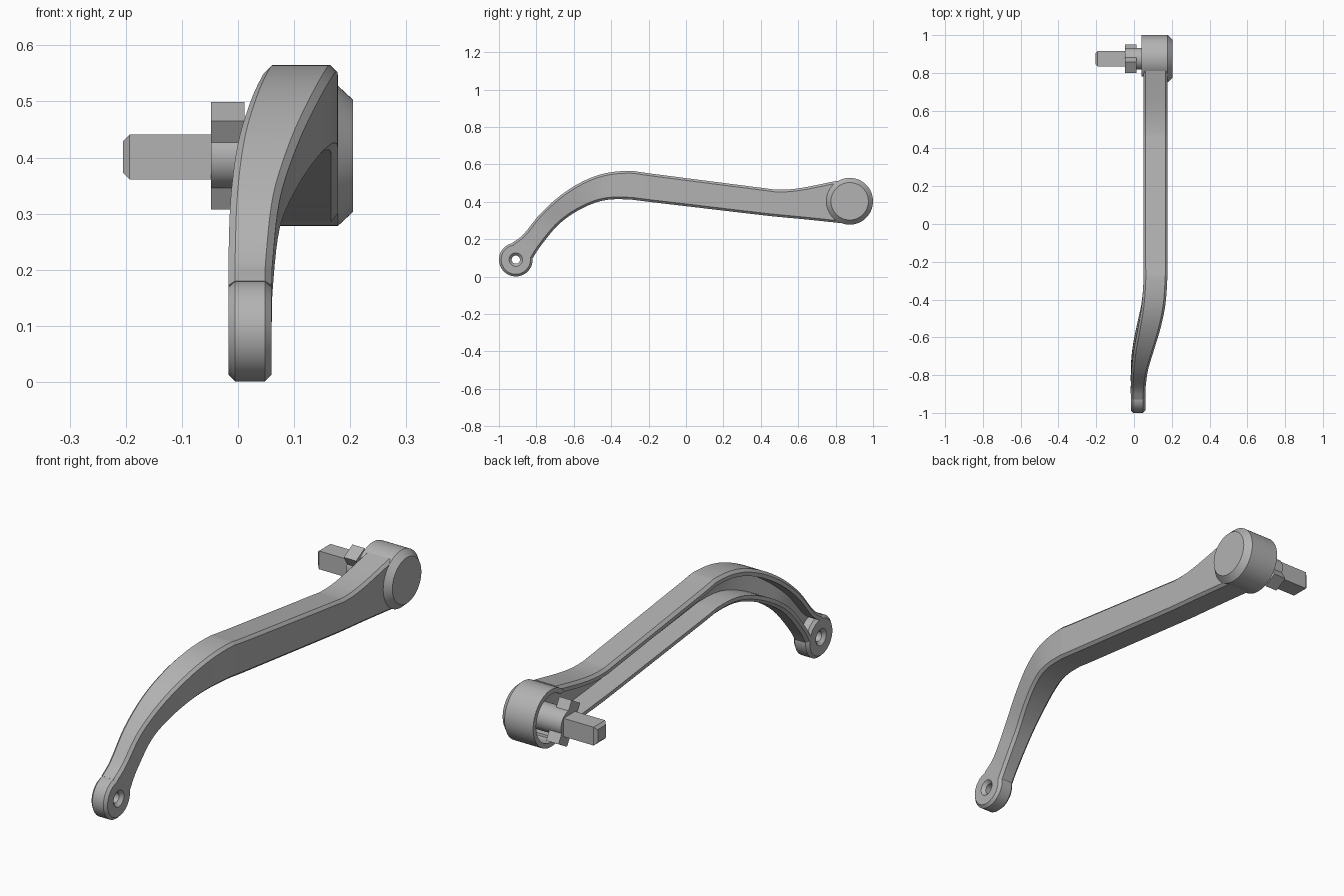
import bpy, bmesh, math
from mathutils import Vector, Matrix

cube = bpy.data.objects.get("Cube")
if cube:
    bpy.data.objects.remove(cube)

steel = bpy.data.materials.new("satin_grey")
steel.use_nodes = True
GREY = (0.45, 0.45, 0.45, 1)
steel.diffuse_color = GREY
steel.node_tree.nodes["Principled BSDF"].inputs["Base Color"].default_value = GREY


def finish(name, bm, smooth=True):
    bmesh.ops.recalc_face_normals(bm, faces=bm.faces)
    mesh = bpy.data.meshes.new(name)
    bm.to_mesh(mesh)
    bm.free()
    ob = bpy.data.objects.new(name, mesh)
    bpy.context.collection.objects.link(ob)
    mesh.materials.append(steel)
    if smooth:
        bpy.ops.object.select_all(action='DESELECT')
        ob.select_set(True)
        bpy.context.view_layer.objects.active = ob
        bpy.ops.object.shade_smooth_by_angle(angle=math.radians(25))
    return ob


def loft(bm, rings, closed=False):
    """Skin equal rings of points; cap both ends unless closed."""
    loops = [[bm.verts.new(p) for p in ring] for ring in rings]
    n = len(loops[0])
    pairs = list(zip(loops, loops[1:])) + ([(loops[-1], loops[0])] if closed else [])
    for a, b in pairs:
        for i in range(n):
            j = (i + 1) % n
            bm.faces.new((a[i], a[j], b[j], b[i]))
    if not closed:
        bm.faces.new(loops[0])
        bm.faces.new(loops[-1])


def turned(name, profile, y, z, steps=64, closed=False):
    """Turn an (x, radius) profile about an axis along x."""
    bm = bmesh.new()
    rings = []
    for x, r in profile:
        rings.append([(x, y + r * math.cos(k * math.tau / steps),
                       z + r * math.sin(k * math.tau / steps)) for k in range(steps)])
    loft(bm, rings, closed)
    return finish(name, bm)


def block(name, size, centre, tilt=0.0):
    bm = bmesh.new()
    bmesh.ops.create_cube(bm, size=1)
    bm.transform(Matrix.Translation(centre) @ Matrix.Rotation(tilt, 4, 'X')
                 @ Matrix.Diagonal((*size, 1)))
    return finish(name, bm, False)


def spline(points, steps=5):
    """Catmull-Rom interpolation through the stations."""
    pts = [Vector(p) for p in points]
    pts = [2 * pts[0] - pts[1]] + pts + [2 * pts[-1] - pts[-2]]
    out = []
    for a, b, c, d in zip(pts, pts[1:], pts[2:], pts[3:]):
        for k in range(steps):
            t = k / steps
            out.append(0.5 * (2 * b + (c - a) * t + (2 * a - 5 * b + 4 * c - d) * t * t
                              + (3 * b - a - 3 * c + d) * t ** 3))
    return out + [pts[-2]]


# Curved lever: channel section, open towards -x
# stations: top y, top z, bottom y, bottom z, inner x, outer x
STATIONS = [
    (-.93, .18, -.825, .09, -.017, .06),
    (-.87, .225, -.78, .16, -.017, .062),
    (-.78, .335, -.69, .27, -.013, .075),
    (-.67, .435, -.60, .34, .0, .107),
    (-.55, .51, -.50, .39, .022, .142),
    (-.43, .553, -.41, .412, .041, .166),
    (-.30, .565, -.30, .412, .05, .176),
    (-.18, .55, -.18, .398, .05, .178),
    (.38, .478, .38, .332, .05, .178),
    (.50, .465, .50, .319, .05, .178),
    (.62, .475, .64, .306, .05, .178),
    (.81, .513, .86, .283, .05, .178),
]
CHAMFER, WALL, FLOOR = .012, .028, .034
rings = []
for ty, tz, by, bz, xi, xo in spline(STATIONS):
    top, bot = Vector((0, ty, tz)), Vector((0, by, bz))
    up = (top - bot).normalized()
    section = [(xi, top, -CHAMFER), (xi + CHAMFER, top, 0), (xo - CHAMFER, top, 0),
               (xo, top, -CHAMFER), (xo, bot, CHAMFER), (xo - CHAMFER, bot, 0),
               (xi + CHAMFER, bot, 0), (xi, bot, CHAMFER), (xi, bot, WALL),
               (xo - FLOOR, bot, WALL), (xo - FLOOR, top, -WALL), (xi, top, -WALL)]
    rings.append([Vector((x, 0, 0)) + base + up * off for x, base, off in section])
bm = bmesh.new()
loft(bm, rings)
finish("lever_arm", bm)

# Round eye with a countersunk hole at the free end
turned("eye_end", [(-.017, .036), (-.017, .078), (-.005, .09), (.048, .09), (.06, .078),
                   (.06, .036), (.046, .022), (-.004, .022)], -.91, .091, closed=True)

# Hollow hub at the pivot end, opened into the channel
HUB_Y, HUB_Z = .875, .403
hub = turned("pivot_hub", [(.142, .001), (.142, .104), (.04, .104), (.04, .125),
                           (.178, .125), (.205, .1), (.205, .001)], HUB_Y, HUB_Z)
cutter = block("hub_cutter", (.2, .16, .17), (.042, .77, .4))
cutter.hide_render = True
cut = hub.modifiers.new("channel_opening", 'BOOLEAN')
cut.operation = 'DIFFERENCE'
cut.solver = 'EXACT'
cut.object = cutter
bpy.context.view_layer.objects.active = hub
bpy.ops.object.modifier_apply(modifier=cut.name)
bpy.data.objects.remove(cutter)

# Spindle: round shaft, tilted locking bar, square drive
turned("round_shaft", [(-.048, .001), (-.048, .058), (.15, .058), (.15, .001)], HUB_Y, HUB_Z)
block("locking_lugs", (.06, .068, .182), (-.018, HUB_Y, HUB_Z), math.radians(30))
bm = bmesh.new()
loft(bm, [[(x, HUB_Y + h * a, HUB_Z - .002 + h * b)
           for a, b in ((-1, -1), (1, -1), (1, 1), (-1, 1))]
          for x, h in ((-.205, .028), (-.193, .04), (-.03, .04))])
finish("square_drive", bm, False)
